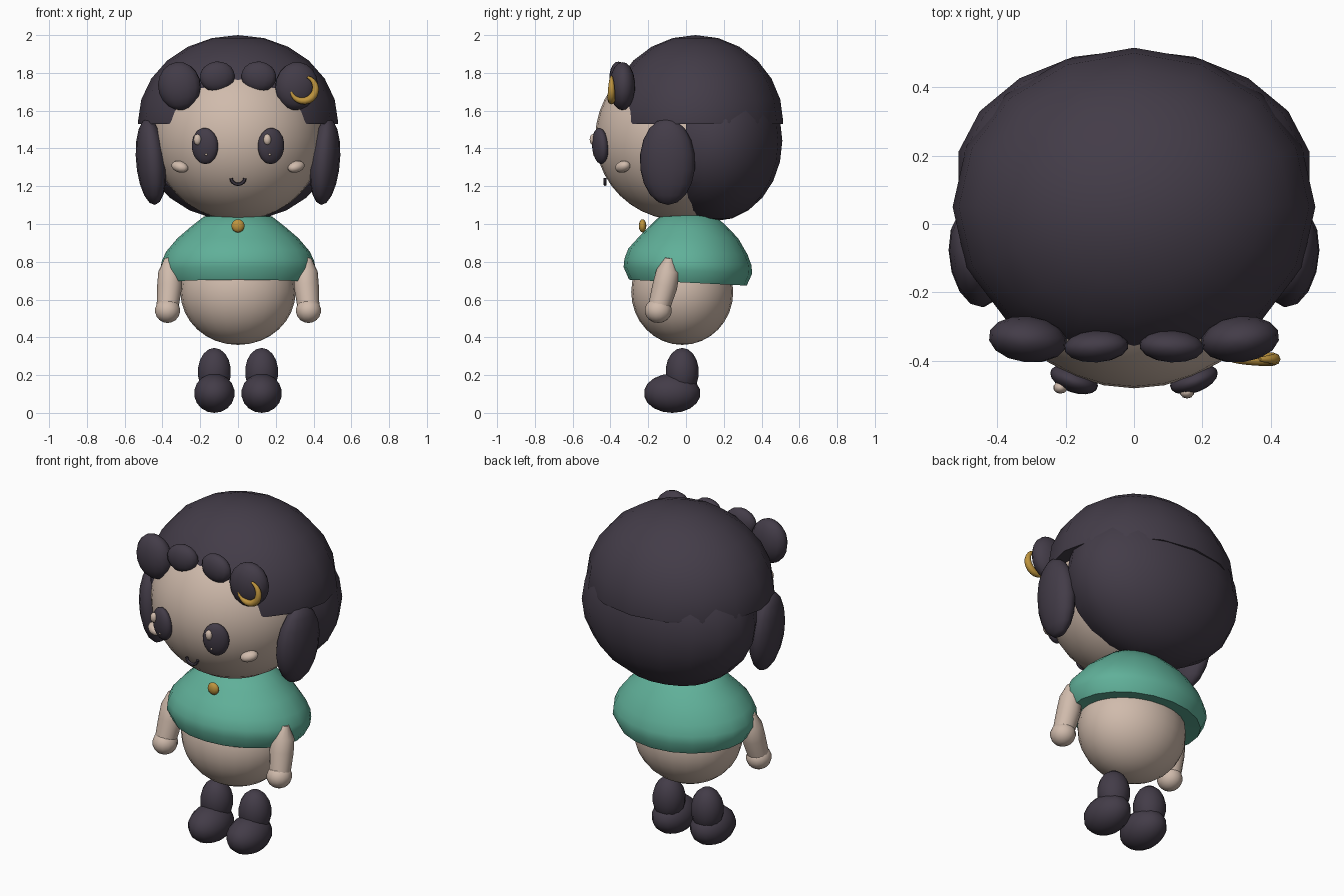
import bpy, bmesh, math
from mathutils import Matrix, Vector, Euler

if "Cube" in bpy.data.objects:
    bpy.data.objects.remove(bpy.data.objects["Cube"])


def srgb(r, g, b):
    return tuple((c / 255 / 12.92) if c < 11 else ((c / 255 + 0.055) / 1.055) ** 2.4 for c in (r, g, b)) + (1.0,)


def material(name, rgb):
    m = bpy.data.materials.new(name)
    m.diffuse_color = srgb(*rgb)
    m.use_nodes = True
    m.node_tree.nodes["Principled BSDF"].inputs["Base Color"].default_value = m.diffuse_color
    return m


SKIN = material("warm_beige", (208, 187, 172))
DARK = material("dark_plum", (67, 60, 72))
GREEN = material("sea_green", (96, 176, 153))
GOLD = material("gold", (190, 148, 62))


def finish(name, bm, mat, angle=50):
    bmesh.ops.recalc_face_normals(bm, faces=bm.faces)
    me = bpy.data.meshes.new(name)
    bm.to_mesh(me)
    bm.free()
    me.materials.append(mat)
    ob = bpy.data.objects.new(name, me)
    bpy.context.collection.objects.link(ob)
    bpy.ops.object.select_all(action='DESELECT')
    ob.select_set(True)
    bpy.context.view_layer.objects.active = ob
    bpy.ops.object.shade_smooth_by_angle(angle=math.radians(angle))
    return ob


def ball(name, loc, rad, mat, rot=(0, 0, 0), seg=14, rings=9, cut=None):
    """Ellipsoid; cut = (point, normal) removes the side the normal points to."""
    bm = bmesh.new()
    bmesh.ops.create_uvsphere(bm, u_segments=seg, v_segments=rings, radius=1)
    turn = Euler([math.radians(a) for a in rot]).to_matrix().to_4x4()
    bm.transform(Matrix.Translation(loc) @ turn @ Matrix.Diagonal((*rad, 1)))
    if cut:
        res = bmesh.ops.bisect_plane(bm, geom=bm.verts[:] + bm.edges[:] + bm.faces[:],
                                     plane_co=cut[0], plane_no=cut[1], clear_outer=True)
        rim = [e for e in res["geom_cut"] if isinstance(e, bmesh.types.BMEdge)]
        bmesh.ops.holes_fill(bm, edges=rim, sides=0)
    return finish(name, bm, mat)


def tube(name, pts, radii, mat, sides=8):
    """Round tube through points with a radius for each point."""
    bm = bmesh.new()
    pts = [Vector(p) for p in pts]
    rings = []
    for i, p in enumerate(pts):
        d = (pts[min(i + 1, len(pts) - 1)] - pts[max(i - 1, 0)]).normalized()
        u = d.cross(Vector((0, 1, 0))).normalized()
        v = d.cross(u)
        rings.append([bm.verts.new(p + radii[i] * (u * math.cos(a) + v * math.sin(a)))
                      for a in (k * math.tau / sides for k in range(sides))])
    for a, b in zip(rings, rings[1:]):
        for k in range(sides):
            n = (k + 1) % sides
            bm.faces.new((a[k], a[n], b[n], b[k]))
    bm.faces.new(rings[0])
    bm.faces.new(rings[-1])
    return finish(name, bm, mat)


# Head and hair
ball("head", (0, -0.03, 1.46), (0.45, 0.45, 0.44), SKIN, seg=32, rings=20)
ball("hair_cap", (0, 0.05, 1.54), (0.53, 0.465, 0.46), DARK, seg=16, rings=12,
     cut=((0, 0, 1.53), (0, 0, -1)))
ball("back_hair", (0, 0.15, 1.44), (0.52, 0.36, 0.425), DARK, seg=18, rings=12,
     cut=((0, 0.0, 0), (0, -1, 0)))

# Cape: revolved profile (radius, height), slightly lower at the back
profile = [(0.10, 1.05), (0.18, 1.04), (0.25, 0.985), (0.32, 0.925), (0.38, 0.855),
           (0.405, 0.80), (0.41, 0.755), (0.375, 0.69), (0.27, 0.70)]
N = 20
bm = bmesh.new()
rows = []
for r, z in profile:
    row = []
    for k in range(N):
        a = k * math.tau / N
        y = 0.01 + 0.83 * r * math.sin(a)
        row.append(bm.verts.new((r * math.cos(a), y, z - (0.05 * y if z < 0.9 else 0))))
    rows.append(row)
for a, b in zip(rows, rows[1:]):
    for k in range(N):
        n = (k + 1) % N
        bm.faces.new((a[k], a[n], b[n], b[k]))
bm.faces.new(rows[0])
finish("cape", bm, GREEN, 60)

# Torso and neck button
ball("torso", (0, -0.02, 0.64), (0.305, 0.27, 0.28), SKIN, seg=24, rings=16)
ball("cape_button", (0, -0.23, 0.99), (0.035, 0.02, 0.035), GOLD, seg=12, rings=8)

for s, side in ((-1, "left"), (1, "right")):
    # Hair locks and fringe curls
    ball(side + "_lock", (s * 0.46, -0.098, 1.33), (0.078, 0.148, 0.23), DARK, (0, s * 5, s * -8))
    ball(side + "_outer_curl", (s * 0.31, -0.337, 1.73), (0.115, 0.068, 0.128), DARK, (0, s * 8, s * 6))
    ball(side + "_inner_curl", (s * 0.11, -0.358, 1.78), (0.095, 0.047, 0.08), DARK, (0, s * 8, s * -3))
    # Eyes with highlights, and cheeks
    ball(side + "_eye", (s * 0.175, -0.454, 1.413), (0.073, 0.038, 0.096), DARK, (4, 0, s * 20), 18, 12)
    gx = -0.215 if s < 0 else 0.155
    gy = -0.478 if s < 0 else -0.492
    ball(side + "_eye_glint", (gx, gy, 1.447), (0.021, 0.018, 0.029), SKIN, seg=10, rings=8)
    ball(side + "_small_glint", (s * 0.168, -0.485, 1.368), (0.007, 0.008, 0.007), SKIN, seg=8, rings=6)
    ball(side + "_cheek", (s * 0.308, -0.335, 1.303), (0.05, 0.036, 0.03), SKIN, (0, s * -15, s * 35), 12, 8)
    # Arms and hands
    tube(side + "_arm",
         [(s * 0.368, -0.088, 0.82), (s * 0.36, -0.095, 0.75), (s * 0.362, -0.112, 0.67), (s * 0.373, -0.143, 0.56)],
         [0.022, 0.062, 0.066, 0.058], SKIN, 12)
    ball(side + "_hand", (s * 0.373, -0.147, 0.542), (0.068, 0.072, 0.066), SKIN)
    # Legs and feet
    ball(side + "_leg", (s * 0.125, -0.02, 0.217), (0.09, 0.088, 0.127), DARK)
    ball(side + "_foot", (s * 0.125, -0.073, 0.104), (0.11, 0.15, 0.104), DARK)

# Smile
tube("mouth", [(0.036 * math.cos(a), -0.428, 1.242 + 0.032 * math.sin(a))
               for a in (math.pi + k * math.pi / 8 for k in range(9))], [0.009] * 9, DARK, 6)

# Crescent hair clip, thickest in the middle
angles = [math.radians(70 - 235 * k / 14) for k in range(15)]
tube("crescent_clip", [(0.345 + 0.066 * math.cos(a), -0.395, 1.717 + 0.066 * math.sin(a)) for a in angles],
     [0.007 + 0.013 * math.sin(math.pi * k / 14) for k in range(15)], GOLD, 8)
